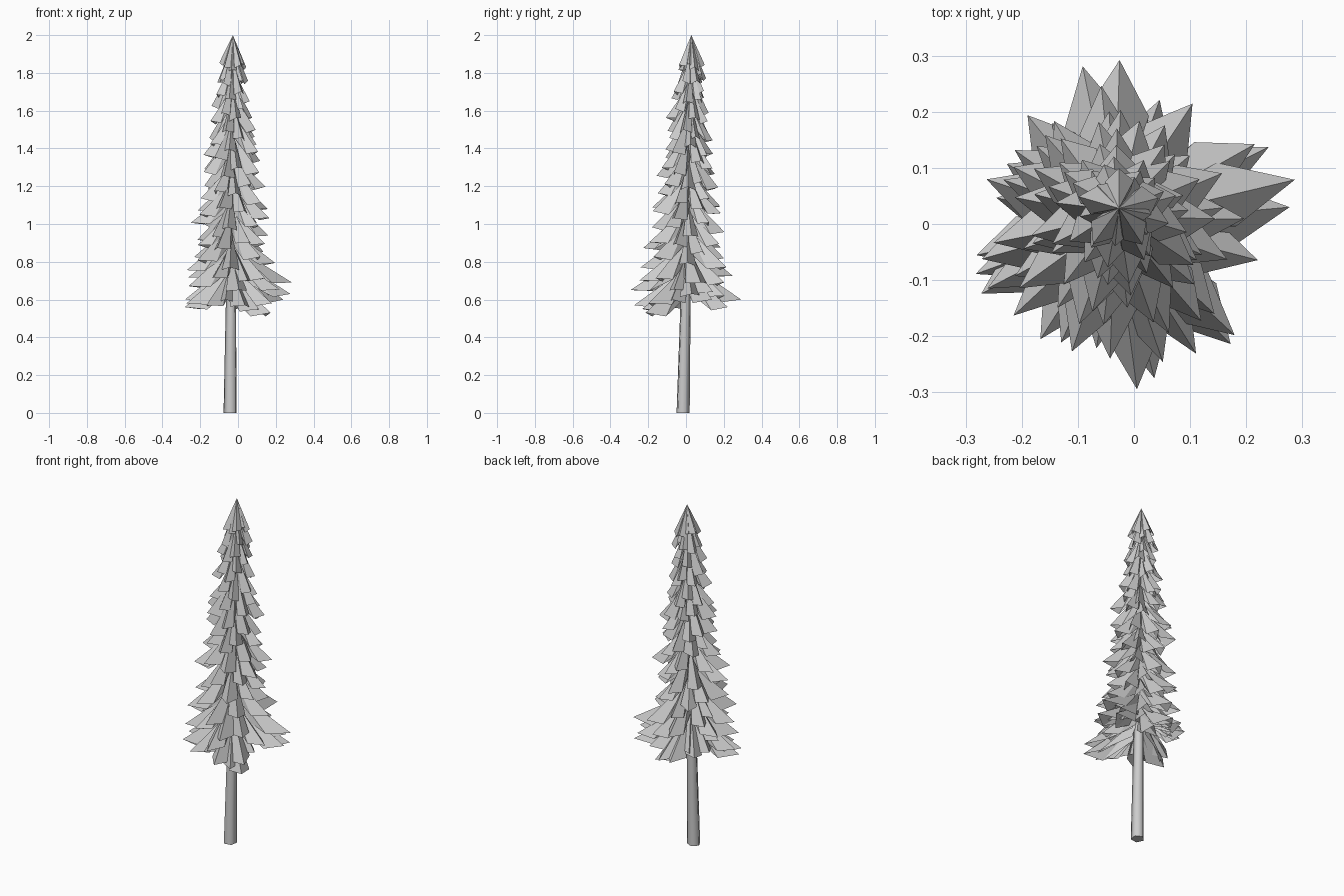
import bpy, bmesh, math, random
from mathutils import Vector

if "Cube" in bpy.data.objects:
    bpy.data.objects.remove(bpy.data.objects["Cube"])

random.seed(4)


def axis(z):
    # slightly leaning stem line
    return Vector((-0.040 + 0.0065 * z, -0.017 + 0.0225 * z, z))


def finish(name, bm):
    me = bpy.data.meshes.new(name)
    bm.to_mesh(me)
    bm.free()
    ob = bpy.data.objects.new(name, me)
    bpy.context.collection.objects.link(ob)


# Trunk: tapered five-sided column with smooth sides
bm = bmesh.new()
SIDES = 5
rings = []
for z, r in ((0, 0.037), (0.55, 0.029), (1.2, 0.018), (1.93, 0.003)):
    c = axis(z)
    rings.append([bm.verts.new(c + Vector((r * math.cos(a), r * math.sin(a), 0)))
                  for a in (math.tau * i / SIDES - math.pi / 4 for i in range(SIDES))])
for lo, hi in zip(rings, rings[1:]):
    for i in range(SIDES):
        j = (i + 1) % SIDES
        bm.faces.new((lo[i], lo[j], hi[j], hi[i])).smooth = True
bm.faces.new(rings[0][::-1])
bm.faces.new(rings[-1])
finish("trunk", bm)

# Foliage: folded, drooping kite-shaped boughs
bm = bmesh.new()


def bough(angle, reach, ztip, drop):
    out = Vector((math.cos(angle), math.sin(angle), 0))
    side = Vector((-out.y, out.x, 0))
    up = Vector((0, 0, 1))
    zroot = min(2.0, ztip + drop)
    drop = zroot - ztip
    c = axis(zroot)
    root = bm.verts.new(c)
    tip = bm.verts.new(axis(ztip) + out * reach)
    half = 0.016 + 0.13 * reach
    for s in (1, -1):
        k = random.uniform(0.58, 0.7)
        corner = bm.verts.new(c + out * reach * k + side * s * half
                              - up * (drop + random.uniform(0.0, 0.02)))
        low = bm.verts.new(c + out * reach * 0.12 + side * s * half * 0.45
                           - up * drop * 0.62)
        # split along the bough so both facets stay flat
        for tri in ((root, low, corner), (root, corner, tip)):
            bm.faces.new(tri if s < 0 else tri[::-1])


# Lowest skirt: direction in degrees, reach, tip height
skirt = [(14, .332, .69), (6, .315, .63), (30, .29, .64), (27, .31, .60),
         (58, .245, .62), (70, .24, .56), (88, .296, .60), (101, .29, .60),
         (128, .25, .62), (150, .22, .63), (167, .215, .68), (192, .25, .60),
         (199, .26, .56), (207, .265, .58), (237, .24, .57), (262, .22, .60),
         (278, .295, .65), (285, .28, .57), (303, .27, .55), (315, .295, .53),
         (318, .29, .58), (340, .21, .60)]
for deg, reach, z in skirt:
    bough(math.radians(deg), reach, z, 0.2)

# Upper boughs spiralling to the tip, gathered in loose tiers
N = 104
for i in range(N):
    t = 1.21 * (i / (N - 1)) ** 0.93
    z = 1.85 - t
    z += 0.012 * math.sin(math.tau * t / 0.095)
    reach = (0.066 + 0.185 * t - 0.025 * t * t) * random.uniform(0.84, 1.08)
    bough(i * 2.39996 + random.uniform(-.2, .2), reach,
          z + random.uniform(-.015, .015), random.uniform(0.17, 0.21))

# Pointed crown
for k in range(5):
    bough(k * math.tau / 5 + 0.3, 0.075, 1.83 + 0.012 * (k % 3), 0.2)
finish("foliage", bm)
